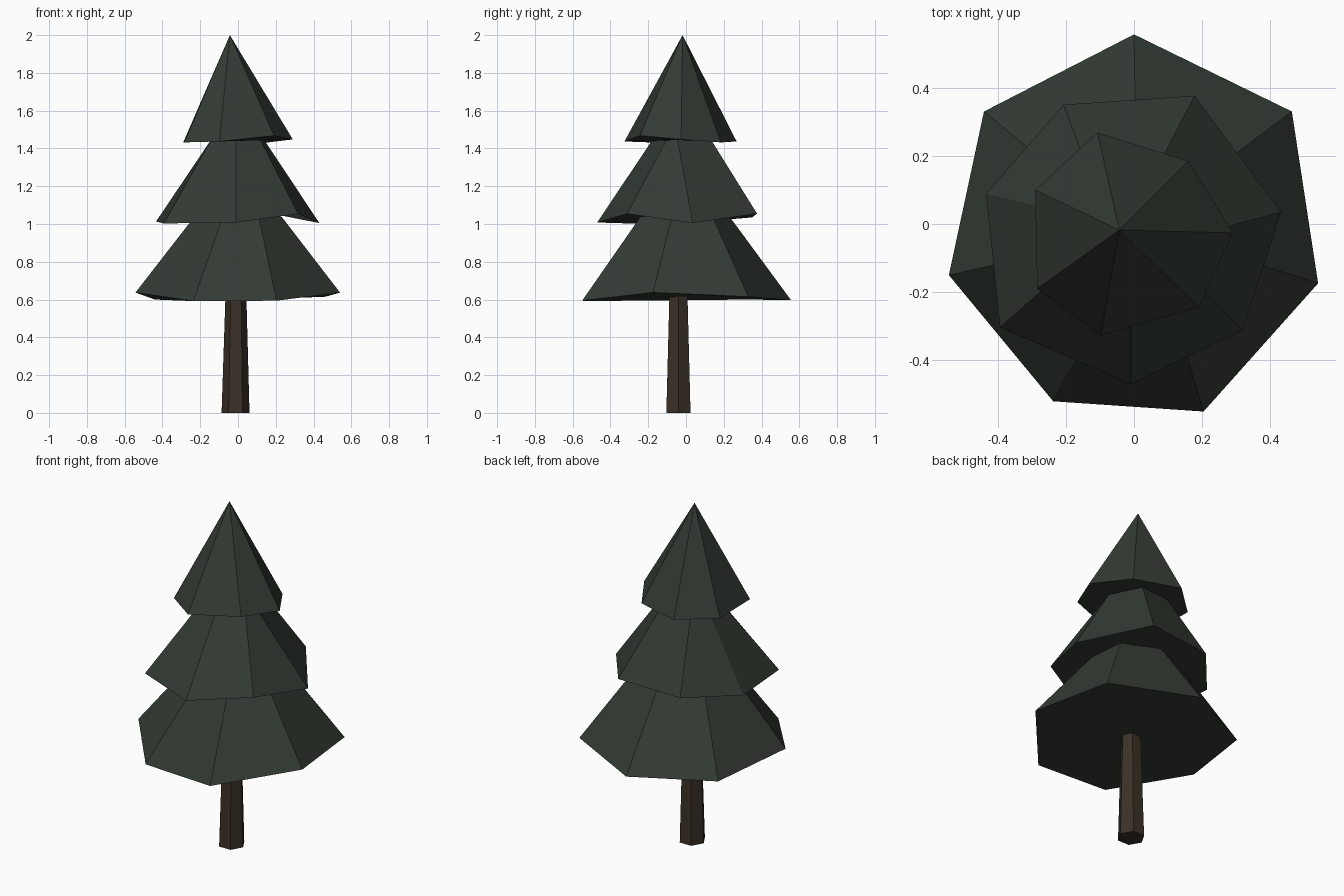
import bpy, bmesh, math

if "Cube" in bpy.data.objects:
    bpy.data.objects.remove(bpy.data.objects["Cube"])

def material(name, rgb):
    m = bpy.data.materials.new(name)
    m.diffuse_color = (*rgb, 1)
    m.use_nodes = True
    m.node_tree.nodes["Principled BSDF"].inputs["Base Color"].default_value = m.diffuse_color
    return m

green = material("dark pine green", (0.033, 0.043, 0.033))
brown = material("dark bark brown", (0.043, 0.030, 0.020))

def loft(name, lower, upper, mat):
    """Closed flat-faced solid between a lower ring and an upper ring (or a single apex)."""
    bm = bmesh.new()
    lo = [bm.verts.new(p) for p in lower]
    up = [bm.verts.new(p) for p in upper]
    n = len(lo)
    for i in range(n):
        j = (i + 1) % n
        if len(up) == 1:
            bm.faces.new((lo[i], lo[j], up[0]))
        else:
            bm.faces.new((lo[i], lo[j], up[j], up[i]))
    bm.faces.new(lo[::-1])
    if len(up) > 1:
        bm.faces.new(up)
    bmesh.ops.recalc_face_normals(bm, faces=bm.faces)
    me = bpy.data.meshes.new(name)
    bm.to_mesh(me)
    bm.free()
    me.materials.append(mat)
    ob = bpy.data.objects.new(name, me)
    bpy.context.collection.objects.link(ob)

def flat_ring(points, z):
    return [(x, y, z) for x, y in points]

def hexagon(cx, cy, r, z):
    return [(cx + r * math.cos(k * math.pi / 3), cy + r * math.sin(k * math.pi / 3), z) for k in range(6)]

# Tapered six-sided trunk
loft("trunk", hexagon(-0.013, -0.04, 0.074, 0), hexagon(-0.011, -0.04, 0.055, 0.63), brown)

# Lower branches: irregular seven-sided skirt
loft("lower_branches",
     [(0, .556, .597), (-.44, .33, .60), (-.543, -.15, .637), (-.237, -.52, .592),
      (.204, -.55, .594), (.54, -.174, .637), (.463, .33, .615)],
     flat_ring([(.005, .23), (-.21, .14), (-.23, -.08), (-.08, -.235),
                (.11, -.24), (.23, -.075), (.21, .14)], 1.04), green)

# Middle branches
loft("middle_branches",
     [(.178, .376, 1.055), (-.207, .35, 1.035), (-.434, .088, 1.013), (-.393, -.303, 1.003),
      (-.01, -.47, 1.008), (.319, -.312, 1.054), (.431, .035, 1.005)],
     flat_ring([(.05, .13), (-.12, .12), (-.14, .02), (-.14, -.08),
                (-.01, -.175), (.115, -.10), (.135, -.045)], 1.45), green)

# Pointed tree top
loft("tree_top",
     [(-.107, .268, 1.437), (-.29, .10, 1.432), (-.284, -.19, 1.432), (-.098, -.326, 1.437),
      (.19, -.244, 1.468), (.29, -.026, 1.448), (.16, .185, 1.432)],
     [(-.043, -.018, 2.0)], green)
